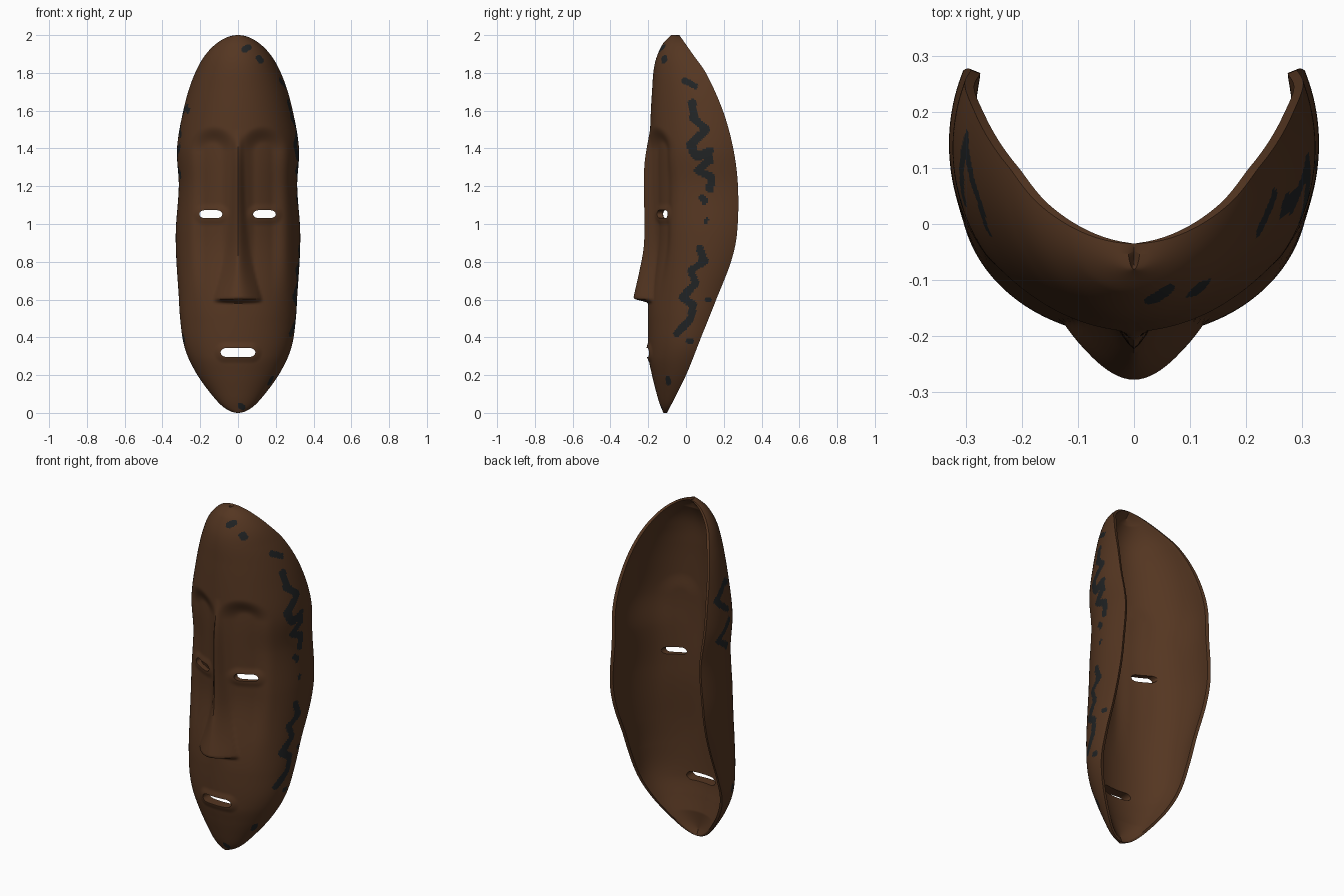
import bpy, bmesh, math

if "Cube" in bpy.data.objects:
    bpy.data.objects.remove(bpy.data.objects["Cube"])

NU, NV = 130, 290


def curve(points, z):
    """Smooth interpolation through (z, value) pairs."""
    n = len(points)
    i = 0
    while i < n - 2 and z > points[i + 1][0]:
        i += 1

    def slope(k):
        a, b = points[max(k - 1, 0)], points[min(k + 1, n - 1)]
        return (b[1] - a[1]) / (b[0] - a[0])
    (z0, v0), (z1, v1) = points[i], points[i + 1]
    h = z1 - z0
    t = min(max((z - z0) / h, 0), 1)
    return ((2*t**3 - 3*t*t + 1) * v0 + (t**3 - 2*t*t + t) * h * slope(i)
            + (3*t*t - 2*t**3) * v1 + (t**3 - t*t) * h * slope(i + 1))


def smooth(a, b, v):
    t = min(max((v - a) / (b - a), 0), 1)
    return t * t * (3 - 2 * t)


def seg_dist(p, a, b):
    dx, dy = b[0] - a[0], b[1] - a[1]
    l2 = dx * dx + dy * dy
    t = min(max(((p[0] - a[0]) * dx + (p[1] - a[1]) * dy) / l2, 0), 1) if l2 else 0
    return math.hypot(p[0] - a[0] - t * dx, p[1] - a[1] - t * dy)


# Profiles by height: fullness of outline, front line, back rim
WIDTH = [(0, .30), (.015, .31), (.085, .322), (.2, .358), (.33, .374), (.49, .355), (.65, .337),
         (.95, .33), (1.2, .32), (1.4, .352), (1.6, .362), (1.8, .378), (1.9, .388), (2, .385)]
FRONT = [(0, -.12), (.05, -.14), (.1, -.155), (.2, -.18), (.3, -.198), (.6, -.2), (.9, -.19),
         (1.3, -.195), (1.5, -.19), (1.7, -.18), (1.85, -.165), (1.95, -.125), (2, -.08)]
BACK = [(0, -.10), (.2, 0), (.4, .08), (.6, .16), (.8, .238), (.95, .27), (1.2, .275),
        (1.4, .25), (1.6, .195), (1.8, .105), (1.9, .035), (2, -.035)]
NOSE_H = [(.6, .08), (.75, .052), (.9, .032), (1.3, .026), (1.5, 0)]
NOSE_W = [(.6, .13), (.7, .10), (.9, .06), (1.1, .04), (1.5, .03)]


def socket(x, z):
    """Depth of the arched eye hollows."""
    d = math.hypot(abs(x) - .132, max(z - 1.385, 0)) - .115
    return .038 * smooth(.02, -.075, d) * smooth(.5, .95, z)


def slot_rim(x, z, cx, cz, half):
    """Raised lid or lip around a slot."""
    d = seg_dist((x, z), (cx - half, cz), (cx + half, cz))
    return .009 * smooth(.06, .02, d)


def nose(x, z):
    if z > 1.5 or z < .57:
        return 0
    u = min(abs(x) / curve(NOSE_W, max(z, .6)), 1)
    ridge = .5 * (1 - u) + .5 * smooth(0, 1, 1 - u)
    low = smooth(.9, .62, z)
    shape = low * (1 - u * u) + (1 - low) * ridge
    return curve(NOSE_H, max(z, .6)) * shape * smooth(.58, .608, z)


def shell_points(k, z):
    """Outer and inner point; k runs -1..1 around the face."""
    a_max = math.radians(92 + 20 * smooth(1.95, 1.3, z) * smooth(0, .7, z))
    a = k * a_max
    w = curve(WIDTH, z) * math.sqrt(max(z * (2 - z), 0))
    yf, yb = curve(FRONT, z), curve(BACK, z)
    d = (yb - yf) / (1 - math.cos(a_max))
    s, c = math.sin(a), math.cos(a)
    x, y = w * s, yf + d - d * c
    hollow = socket(x, z) if c > 0 else 0
    mid = math.cos(k * math.pi / 2)
    t = .018 + .03 * mid ** .7 if mid > 1e-6 else .018
    ty = t * min(1, (yb - yf) / .12)
    inner = (max(w - t, 0) * s, y + ty * c + .25 * hollow, 1 + (z - 1) * (1 - .02 * mid))
    if c > 0:
        y += hollow - nose(x, z) - slot_rim(abs(x), z, .14, 1.05, .04) - slot_rim(x, z, 0, .32, .07)
    return (x, y, z), inner


# Painted streaks on the right side, in (y, z)
RIGHT = [
    (.022, [(.035, 1.64), (.04, 1.56), (.105, 1.5), (.02, 1.415), (.06, 1.355), (.125, 1.385),
            (.125, 1.34), (.065, 1.285), (.13, 1.25), (.13, 1.185)]),
    (.02, [(.07, .87), (.1, .81), (.03, .755), (.05, .68), (-.02, .61), (.04, .57), (.02, .49), (-.05, .42)]),
    (.016, [(-.01, 1.76), (.05, 1.73)]),
    (.016, [(.08, 1.14), (.1, 1.12)]), (.013, [(.11, 1.015), (.11, 1.02)]),
    (.015, [(.11, .6), (.12, .6)]), (.014, [(.015, .38), (.03, .38)]),
    (.014, [(-.095, .18), (-.095, .16)])]
# Painted chevrons on the left side, in (y, z)
LEFT = [(.018, [(.03, 1.62), (.15, 1.55), (.05, 1.47)]), (.018, [(.04, 1.41), (.16, 1.33), (.06, 1.26)]),
        (.015, [(-.01, 1.6), (.03, 1.61)]), (.015, [(-.02, .4), (-.02, .38)])]
# Painted spots on the right front, in (x, z)
SPOTS = [(.017, [(.035, 1.925), (.055, 1.935)]), (.016, [(.11, 1.88), (.12, 1.865)]),
         (.015, [(.01, .04), (.025, .03)])]


def near(p, strokes):
    return any(seg_dist(p, a, b) < r for r, path in strokes for a, b in zip(path, path[1:]))


def painted(c):
    p = (c.y + .003 * math.sin(c.z * 70), c.z)
    if abs(c.x) > .12 and near(p, RIGHT if c.x > 0 else LEFT):
        return True
    return c.x > 0 and c.y < .02 and near((c.x, c.z), SPOTS)


def material(name, rgb):
    m = bpy.data.materials.new(name)
    m.diffuse_color = (*rgb, 1)
    m.use_nodes = True
    m.node_tree.nodes["Principled BSDF"].inputs["Base Color"].default_value = m.diffuse_color
    return m


wood = material("brown wood", (.090, .037, .0155))
paint = material("charcoal paint", (.015, .017, .018))

# Mask shell: outer and inner skins joined along the rim
bm = bmesh.new()
outer, inner = [], []
for j in range(NV + 1):
    v = j / NV
    z = 2 * (.4 * v + .6 * (.5 - .5 * math.cos(math.pi * v)))
    z = min(max(z, .0004), 1.9996)
    pairs = [shell_points(2 * i / NU - 1, z) for i in range(NU + 1)]
    outer.append([bm.verts.new(p[0]) for p in pairs])
    inner.append([bm.verts.new(p[1]) for p in pairs])
for j in range(NV):
    for i in range(NU):
        o, n = outer, inner
        f = bm.faces.new((o[j][i], o[j][i+1], o[j+1][i+1], o[j+1][i]))
        f.material_index = int(painted(f.calc_center_median()))
        bm.faces.new((n[j][i], n[j+1][i], n[j+1][i+1], n[j][i+1]))
    for i in (0, NU):
        bm.faces.new((outer[j][i], outer[j+1][i], inner[j+1][i], inner[j][i]))
for j in (0, NV):
    for i in range(NU):
        bm.faces.new((outer[j][i], outer[j][i+1], inner[j][i+1], inner[j][i]))
bmesh.ops.remove_doubles(bm, verts=bm.verts, dist=.0001)
bmesh.ops.recalc_face_normals(bm, faces=bm.faces)
me = bpy.data.meshes.new("mask")
bm.to_mesh(me)
bm.free()
me.materials.append(wood)
me.materials.append(paint)
mask = bpy.data.objects.new("mask", me)
bpy.context.collection.objects.link(mask)


def cut_slot(name, cx, cz, half_w, half_h):
    """Cut a rounded slot through the front."""
    b = bmesh.new()
    ring = []
    for k in range(32):
        a = 2 * math.pi * (k + .5) / 32
        side = half_w - half_h * 1.4 if math.cos(a) > 0 else half_h * 1.4 - half_w
        ring.append(b.verts.new((cx + side + 1.4 * half_h * math.cos(a), -.5, cz + half_h * math.sin(a))))
    face = b.faces.new(ring)
    ext = bmesh.ops.extrude_face_region(b, geom=[face])
    bmesh.ops.translate(b, vec=(0, .6, 0), verts=[g for g in ext["geom"] if isinstance(g, bmesh.types.BMVert)])
    bmesh.ops.recalc_face_normals(b, faces=b.faces)
    m = bpy.data.meshes.new(name)
    b.to_mesh(m)
    b.free()
    m.materials.append(wood)
    cutter = bpy.data.objects.new(name, m)
    cutter.hide_render = True
    bpy.context.collection.objects.link(cutter)
    mod = mask.modifiers.new(name, 'BOOLEAN')
    mod.operation, mod.solver, mod.object = 'DIFFERENCE', 'EXACT', cutter
    bpy.ops.object.modifier_apply(modifier=name)
    bpy.data.objects.remove(cutter)


# Eye and mouth openings
bpy.context.view_layer.objects.active = mask
mask.select_set(True)
cut_slot("right_eye_slot", .14, 1.052, .06, .021)
cut_slot("left_eye_slot", -.144, 1.052, .061, .021)
cut_slot("mouth_slot", 0, .32, .092, .024)
bpy.ops.object.shade_smooth_by_angle(angle=math.radians(50))
